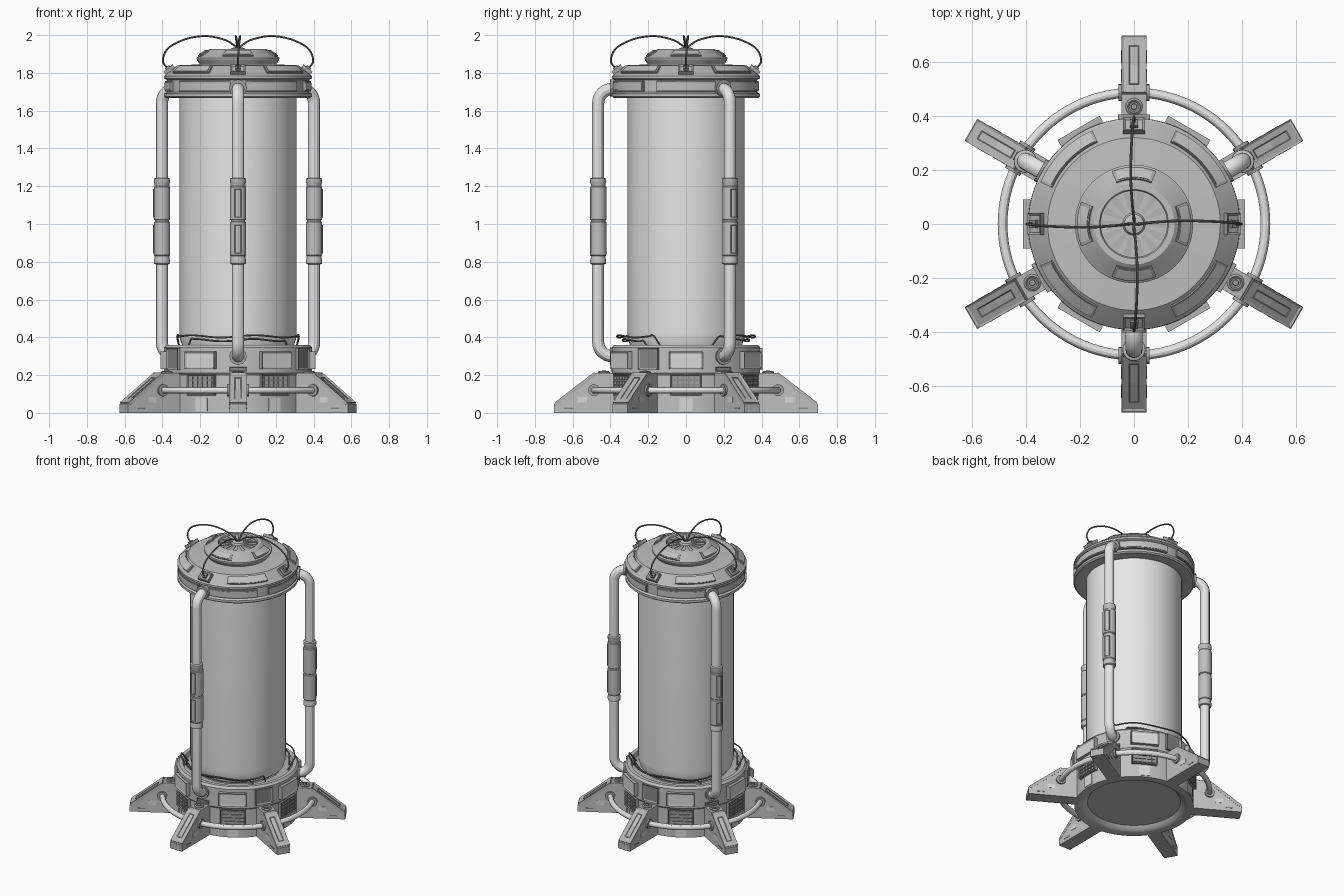
import bpy, bmesh
from math import radians, cos, sin, pi
from mathutils import Matrix, Vector

if "Cube" in bpy.data.objects:
    bpy.data.objects.remove(bpy.data.objects["Cube"])


def material(name, value):
    m = bpy.data.materials.new(name)
    m.use_nodes = True
    m.diffuse_color = (value, value, value, 1)
    m.node_tree.nodes["Principled BSDF"].inputs["Base Color"].default_value = m.diffuse_color
    return m


BODY = material("body grey", 0.53)
TRIM = material("trim grey", 0.46)
FRAME = material("frame mid grey", 0.36)
DARK = material("recess dark grey", 0.25)
CABLE = material("cable dark grey", 0.18)
GLASS = material("tank pale grey", 0.8)
PIPE = material("pipe light grey", 0.78)
SCREEN = material("screen light grey", 0.7)

LEGS = [30, 90, 150, 210, 270, 330]
GAPS = [0, 60, 120, 180, 240, 300]
PIPES = [30, 150, 270]
FREE = [90, 210, 330]
CROSS = [0, 90, 180, 270]


def finish(name, bm, *mats):
    bmesh.ops.recalc_face_normals(bm, faces=bm.faces)
    me = bpy.data.meshes.new(name)
    bm.to_mesh(me)
    bm.free()
    for m in mats:
        me.materials.append(m)
    ob = bpy.data.objects.new(name, me)
    bpy.context.collection.objects.link(ob)
    return ob


def spread(ob, angles):
    """Repeat an object around the vertical axis."""
    for i, a in enumerate(angles):
        o = ob if i == 0 else ob.copy()
        if i:
            bpy.context.collection.objects.link(o)
        o.rotation_euler.z = radians(a)


def sweep(name, profile, mats, span=360, closed=False, rule=None, axis_x=0, segs=72):
    """Turn an (r, z) profile about a vertical axis, fully or over an arc centred on +x."""
    bm = bmesh.new()
    full = span == 360
    n = segs if full else max(2, int(span / 5))
    rows = []
    for i in range(n if full else n + 1):
        a = radians(span) * (i / n - 0.5)
        rows.append([bm.verts.new((axis_x + r * cos(a), r * sin(a), z)) for r, z in profile])
    k = len(profile)
    for i in range(n):
        p, q = rows[i], rows[(i + 1) % len(rows)]
        for j in range(k if closed else k - 1):
            bm.faces.new((p[j], q[j], q[(j + 1) % k], p[(j + 1) % k]))
    if not full:
        bm.faces.new(rows[0])
        bm.faces.new(rows[-1])
    bmesh.ops.remove_doubles(bm, verts=bm.verts, dist=1e-5)
    if rule:
        for f in bm.faces:
            f.material_index = rule(f.calc_center_median())
    return finish(name, bm, *mats)


def panel(name, pos, size, mats, border=0.012, sink=0.006, tilt=0):
    """Box whose outward (+x) face is inset and sunk; tilt leans it upward."""
    bm = bmesh.new()
    bmesh.ops.create_cube(bm, size=1, matrix=Matrix.Diagonal((*size, 1)))
    if border:
        bm.normal_update()
        face = max(bm.faces, key=lambda f: f.normal.x)
        bmesh.ops.inset_region(bm, faces=[face], thickness=border)
        bmesh.ops.translate(bm, verts=face.verts, vec=(-sink, 0, 0))
        face.material_index = len(mats) - 1
    bm.transform(Matrix.Translation(pos) @ Matrix.Rotation(-radians(tilt), 4, 'Y'))
    return finish(name, bm, *mats)


def smooth_path(pts, steps=8):
    """Catmull-Rom curve through the points."""
    p = [Vector(v) for v in pts]
    p = [2 * p[0] - p[1]] + p + [2 * p[-1] - p[-2]]
    out = []
    for a, b, c, d in zip(p, p[1:], p[2:], p[3:]):
        for i in range(steps):
            t = i / steps
            out.append(b + (c - a) * t / 2 + (2 * a - 5 * b + 4 * c - d) * t * t / 2
                       + (3 * b - a - 3 * c + d) * t ** 3 / 2)
    return out + [p[-2]]


def tube(name, pts, radius, mat, sides=4):
    cu = bpy.data.curves.new(name, 'CURVE')
    cu.dimensions = '3D'
    cu.bevel_depth, cu.bevel_resolution, cu.use_fill_caps = radius, sides, True
    sp = cu.splines.new('POLY')
    sp.points.add(len(pts) - 1)
    for s, v in zip(sp.points, pts):
        s.co = (*v, 1)
    cu.materials.append(mat)
    ob = bpy.data.objects.new(name, cu)
    bpy.context.collection.objects.link(ob)
    bpy.ops.object.select_all(action='DESELECT')
    ob.select_set(True)
    bpy.context.view_layer.objects.active = ob
    bpy.ops.object.convert(target='MESH')
    return bpy.context.view_layer.objects.active


# Base drum with recessed underside and a rim around the tank
sweep("base_drum", [(0, .03), (.3, .03), (.32, .008), (.345, 0), (.385, 0), (.385, .2), (.393, .21),
                    (.393, .345), (.38, .36), (.355, .36), (.345, .335), (.28, .335)],
      [BODY, TRIM], rule=lambda c: 1 if c.z > .3 and c.xy.length < .354 else 0)

# Tank
sweep("tank", [(.27, .335), (.295, .355), (.307, .39), (.31, .43), (.31, 1.67)], [GLASS])

# Lid, collar and raised cap
sweep("lid", [(.3, 1.675), (.33, 1.667), (.382, 1.667), (.392, 1.675), (.392, 1.69), (.376, 1.698),
              (.376, 1.762), (.392, 1.77), (.392, 1.783), (.385, 1.79), (.32, 1.84), (.2, 1.845)],
      [BODY, TRIM], rule=lambda c: 1 if 1.79 < c.z < 1.834 else 0)
sweep("lid_cap", [(.2, 1.84), (.219, 1.872), (.219, 1.88), (.15, 1.927), (.128, 1.927), (.124, 1.918),
                  (.042, 1.918), (.036, 1.93), (.02, 1.935), (0, 1.935)],
      [BODY, TRIM], rule=lambda c: 1 if c.z < 1.924 and c.xy.length > .13 else 0)
spread(sweep("vent_slot", [(.05, 1.915), (.05, 1.923), (.12, 1.923), (.12, 1.915)], [TRIM], 14, True),
       [i * 360 / 14 for i in range(14)])

# Curved plates on the lid rim, lid slope and cap slope
spread(sweep("rim_frame", [(.37, 1.7), (.387, 1.703), (.387, 1.757), (.37, 1.76)], [FRAME], 48, True), GAPS)
spread(sweep("rim_plate", [(.37, 1.708), (.39, 1.71), (.39, 1.75), (.37, 1.752)], [BODY], 46, True), GAPS)
spread(sweep("slope_frame", [(.374, 1.796), (.38, 1.805), (.336, 1.839), (.33, 1.83)], [FRAME], 42, True),
       [45, 135, 225, 315])
spread(sweep("slope_plate", [(.372, 1.799), (.38, 1.809), (.34, 1.839), (.333, 1.83)], [BODY], 39, True),
       [45, 135, 225, 315])
spread(sweep("cap_frame", [(.207, 1.884), (.212, 1.893), (.168, 1.922), (.162, 1.913)], [FRAME], 46, True), CROSS)
spread(sweep("cap_plate", [(.202, 1.884), (.208, 1.899), (.174, 1.921), (.167, 1.91)], [BODY], 39, True), CROSS)

# Cable clips and looping cables on top
spread(panel("cable_clip", (.36, 0, 1.812), (.035, .08, .062), [FRAME, TRIM], .012, .006, 52), CROSS)
spread(panel("cable_plug", (.362, 0, 1.815), (.045, .028, .028), [DARK], 0, 0, 52), CROSS)
spread(tube("top_cable", smooth_path([(.375, 0, 1.825), (.398, 0, 1.865), (.37, .004, 1.93), (.28, .01, 1.978),
                                      (.17, .012, 1.995), (.07, .006, 1.975), (.02, 0, 1.945), (0, 0, 1.925)]),
            .005, CABLE, 2), CROSS)

# Upright pipes with bent ends, collars and split sleeves
bend, out = .075, .465
arc = [i * pi / 16 for i in range(9)]
low = [(out - bend + bend * sin(a), 0, .3 + bend - bend * cos(a)) for a in arc]
high = [(out - bend + bend * cos(a), 0, 1.715 - bend + bend * sin(a)) for a in arc]
spread(tube("upright_pipe", [(.36, 0, .3)] + low + high + [(.36, 0, 1.715)], .032, PIPE), PIPES)
for z in (.3, 1.72):
    spread(tube("pipe_collar", [(.37, 0, z), (.402, 0, z)], .046, FRAME), PIPES)
spread(sweep("pipe_sleeve", [(.03, .785), (.042, .79), (.042, .812), (.039, .818), (.039, .83), (.043, .835),
                             (.043, 1.01), (.038, 1.014), (.038, 1.02), (.043, 1.024), (.043, 1.195),
                             (.039, 1.2), (.039, 1.212), (.042, 1.218), (.042, 1.24), (.03, 1.245)],
             [BODY], axis_x=out, segs=24), PIPES)
for z in (.92, 1.11):
    spread(panel("sleeve_slot", (out + .034, 0, z), (.02, .036, .15), [FRAME, TRIM], .006, .003), PIPES)

# Wedge legs
bm = bmesh.new()
side = bm.faces.new([bm.verts.new((x, -.046, z)) for x, z in
                     [(.35, 0), (.698, 0), (.698, .047), (.48, .212), (.35, .212)]])
ext = bmesh.ops.extrude_face_region(bm, geom=[side])
bmesh.ops.translate(bm, verts=[v for v in ext["geom"] if isinstance(v, bmesh.types.BMVert)], vec=(0, .092, 0))
bm.normal_update()
for f in bm.faces:
    f.material_index = 0 if abs(f.normal.y) > .5 else 1
spread(finish("leg", bm, BODY, TRIM), LEGS)
spread(panel("leg_tread", (.585, 0, .127), (.02, .094, .262), [TRIM, FRAME], .018, .008, 52.5), LEGS)
spread(panel("leg_strip", (.585, 0, .125), (.018, .036, .18), [FRAME, BODY], .005, .003, 52.5), LEGS)
spread(sweep("leg_bolt", [(.032, .2), (.032, .216), (.024, .222), (.018, .216), (.012, .216), (.01, .224),
                          (0, .224)], [FRAME], axis_x=.435, segs=16), LEGS)
for s in (-1, 1):
    spread(panel("leg_side_mark", (.62, s * .046, .025), (.05, .004, .008), [DARK], 0), LEGS)
    spread(panel("leg_side_patch", (.55, s * .046, .07), (.05, .004, .03), [SCREEN], 0), LEGS)

# Ring pipe through the legs, with flanges
ring = [(.487 + .018 * cos(i * pi / 6), .12 + .018 * sin(i * pi / 6)) for i in range(12)]
sweep("ring_pipe", ring, [PIPE], closed=True, segs=96)
spread(tube("ring_flange", [(.487, -.058, .12), (.487, .058, .12)], .032, FRAME), LEGS)

# Control panels between the legs
spread(panel("screen", (.39, 0, .278), (.042, .18, .092), [TRIM, SCREEN], .014, .006), GAPS)
spread(panel("keypad", (.385, 0, .148), (.026, .165, .112), [FRAME, DARK], .008, .005), GAPS)
bm = bmesh.new()
for i in range(5):
    for j in range(4):
        bmesh.ops.create_cube(bm, size=1, matrix=Matrix.Translation((.394, (i - 2) * .029, .148 + (j - 1.5) * .024))
                              @ Matrix.Diagonal((.01, .022, .017, 1)))
spread(finish("keys", bm, FRAME), GAPS)
spread(panel("lower_label", (.383, 0, .045), (.01, .07, .07), [SCREEN], 0), GAPS)
spread(panel("side_hatch", (.39, 0, .285), (.03, .12, .115), [FRAME, DARK], .014, .006), FREE)
spread(panel("pipe_tag", (.39, 0, .232), (.014, .09, .024), [FRAME, DARK], .005, .003), PIPES)

# Loose cables lying around the foot of the tank
for r, z, half in ((.365, .405, 62), (.335, .385, 48)):
    path = [(r * cos(radians(a)), r * sin(radians(a)), z + .006 * sin(a / 9)) for a in range(-half, half + 1, 4)]
    ends = [(.33 * cos(radians(a)), .33 * sin(radians(a)), .335) for a in (-half - 6, half + 6)]
    spread(tube("loose_cable", smooth_path([ends[0]] + path + [ends[1]], 3), .005, CABLE, 2), [90, 270])

# Shading
bpy.ops.object.select_all(action='DESELECT')
for ob in bpy.context.collection.objects:
    if ob.type == 'MESH':
        ob.select_set(True)
        bpy.context.view_layer.objects.active = ob
bpy.ops.object.shade_smooth_by_angle(angle=radians(30))
